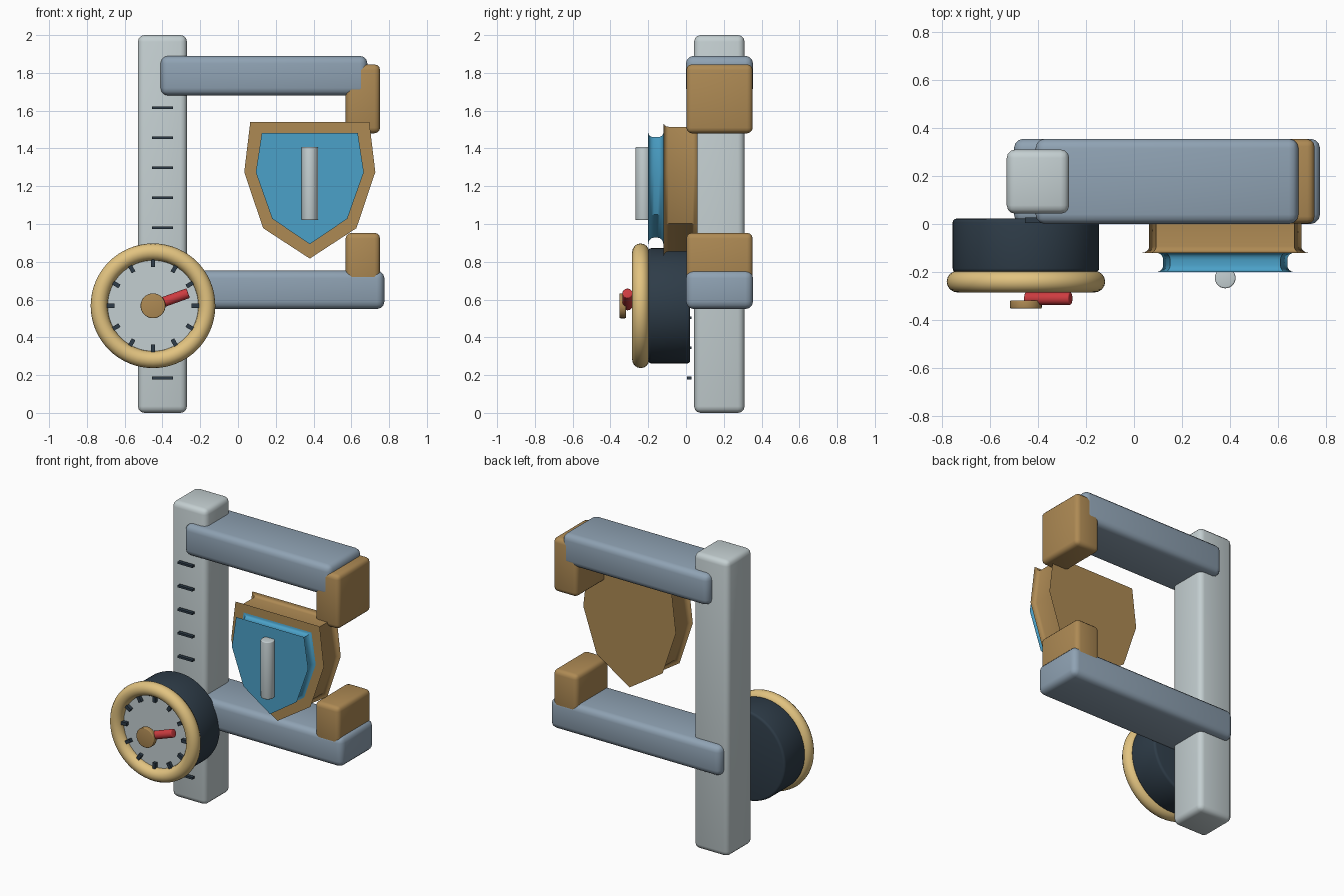
import bpy, bmesh, math
from mathutils import Matrix, Vector

if "Cube" in bpy.data.objects:
    bpy.data.objects.remove(bpy.data.objects["Cube"])


def material(name, rgb):
    m = bpy.data.materials.new(name)
    lin = [(c / 255 / 12.92) if c < 10 else ((c / 255 + 0.055) / 1.055) ** 2.4 for c in rgb]
    m.diffuse_color = (*lin, 1)
    m.use_nodes = True
    m.node_tree.nodes["Principled BSDF"].inputs["Base Color"].default_value = m.diffuse_color
    return m


STEEL = material("pale steel", (196, 207, 209))
SLATE = material("slate blue", (143, 162, 179))
BRASS = material("dark brass", (174, 138, 84))
BLUE = material("enamel blue", (75, 161, 200))
DARK = material("dark rubber", (46, 60, 72))
GOLD = material("pale gold", (226, 195, 128))
RED = material("pointer red", (205, 60, 64))


def finish(name, bm, mat, smooth=True):
    bmesh.ops.recalc_face_normals(bm, faces=bm.faces)
    me = bpy.data.meshes.new(name)
    bm.to_mesh(me)
    bm.free()
    me.materials.append(mat)
    ob = bpy.data.objects.new(name, me)
    bpy.context.collection.objects.link(ob)
    if smooth:
        bpy.ops.object.select_all(action='DESELECT')
        ob.select_set(True)
        bpy.context.view_layer.objects.active = ob
        bpy.ops.object.shade_smooth_by_angle(angle=math.radians(35))
    return ob


def add_box(bm, x, y, z):
    """Box from (min, max) pairs."""
    size = Matrix.Diagonal((x[1] - x[0], y[1] - y[0], z[1] - z[0], 1))
    mid = Matrix.Translation((sum(x) / 2, sum(y) / 2, sum(z) / 2))
    return bmesh.ops.create_cube(bm, size=1, matrix=mid @ size)["verts"]


def box(name, mat, x, y, z, bevel):
    bm = bmesh.new()
    add_box(bm, x, y, z)
    bmesh.ops.bevel(bm, geom=bm.edges[:], offset=bevel, segments=3, profile=0.5, affect='EDGES')
    return finish(name, bm, mat)


def rod(name, mat, a, b, r, bevel=0.0, sides=48):
    """Capped cylinder between two points."""
    a, b = Vector(a), Vector(b)
    d = b - a
    m = Matrix.Translation((a + b) / 2) @ d.to_track_quat('Z', 'Y').to_matrix().to_4x4()
    bm = bmesh.new()
    bmesh.ops.create_cone(bm, cap_ends=True, segments=sides, radius1=r, radius2=r,
                          depth=d.length, matrix=m)
    if bevel:
        rims = {e for f in bm.faces if len(f.verts) > 4 for e in f.edges}
        bmesh.ops.bevel(bm, geom=list(rims), offset=bevel, segments=3, profile=0.5, affect='EDGES')
    return finish(name, bm, mat)


def shield(name, mat, half, y0, y1, flare):
    """Mirrored outline lofted along y, flaring out in a cove at both ends."""
    cx = 0.38
    pts = half + [(-x, z) for x, z in reversed(half) if x > 0]
    zc = 1.25
    cove = [(flare * (1 - math.cos(t * math.pi / 8)), flare * math.sin(t * math.pi / 8)) for t in range(5)]
    # (inset, y) stations: flared front edge, waist, flared back edge
    prof = [(flare * math.sin(t * math.pi / 8), y0 + d) for t, (d, s) in enumerate(cove)]
    prof += [(i, y1 - (y - y0)) for i, y in reversed(prof)]
    bm = bmesh.new()
    rings = []
    for inset, y in prof:
        k = 1 - inset / 0.31
        rings.append([bm.verts.new((cx + x * k, y, zc + (z - zc) * k)) for x, z in pts])
    n = len(pts)
    for r, s in zip(rings, rings[1:]):
        for i in range(n):
            bm.faces.new((r[i], r[(i + 1) % n], s[(i + 1) % n], s[i]))
    bm.faces.new(rings[0])
    bm.faces.new(rings[-1])
    return finish(name, bm, mat)


# Frame: post, two arms and their end pads
box("post", STEEL, (-0.53, -0.27), (0.043, 0.31), (0, 2), 0.035)
box("upper_arm", SLATE, (-0.41, 0.685), (0, 0.355), (1.68, 1.89), 0.04)
box("lower_arm", SLATE, (-0.50, 0.775), (0, 0.355), (0.55, 0.753), 0.04)
box("upper_pad", BRASS, (0.57, 0.752), (0.002, 0.353), (1.48, 1.845), 0.03)
box("lower_pad", BRASS, (0.57, 0.752), (0.002, 0.353), (0.67, 0.953), 0.03)

# Scale marks along the post
bm = bmesh.new()
for i in range(10):
    z = 0.185 + i * 0.159
    add_box(bm, (-0.455, -0.345), (0.004, 0.028), (z - 0.007, z + 0.007))
finish("post_marks", bm, DARK, False)

# Shield: backing, enamel front, upright pin
shield("shield_back", BRASS, [(0, 0.817), (0.247, 0.978), (0.347, 1.275), (0.315, 1.54)],
       -0.12, 0.06, 0.027)
shield("shield_front", BLUE, [(0, 0.893), (0.199, 1.028), (0.286, 1.274), (0.254, 1.482)],
       -0.20, -0.12, 0.03)
rod("shield_pin", STEEL, (0.38, -0.225, 1.02), (0.38, -0.225, 1.408), 0.043, 0.006, 32)

# Dial: drum, face, rim, hub and pointer
DX, DZ = -0.45, 0.567
rod("dial_drum", DARK, (DX, -0.20, DZ), (DX, 0.022, DZ), 0.305, 0.015, 64)
rod("dial_face", STEEL, (DX, -0.235, DZ), (DX, -0.19, DZ), 0.26, 0, 64)
rod("dial_hub", BRASS, (DX, -0.352, DZ), (DX, -0.318, DZ), 0.066, 0.005, 32)
rod("pointer", RED, (DX, -0.31, DZ), (-0.264, -0.31, 0.634), 0.027, 0.005, 24)

bm = bmesh.new()
major, minor, nu, nv = 0.285, 0.045, 64, 16
grid = []
for i in range(nu):
    u = 2 * math.pi * i / nu
    ring = []
    for j in range(nv):
        v = 2 * math.pi * j / nv
        r = major + minor * math.cos(v)
        ring.append(bm.verts.new((DX + r * math.cos(u), -0.24 + minor * math.sin(v), DZ + r * math.sin(u))))
    grid.append(ring)
for i in range(nu):
    for j in range(nv):
        a, b = grid[i], grid[(i + 1) % nu]
        k = (j + 1) % nv
        bm.faces.new((a[j], b[j], b[k], a[k]))
finish("dial_rim", bm, GOLD)

# Hour-style marks around the dial
bm = bmesh.new()
for i in range(12):
    vs = add_box(bm, (0.205, 0.245), (-0.258, -0.23), (-0.011, 0.011))
    m = Matrix.Translation((DX, 0, DZ)) @ Matrix.Rotation(i * math.pi / 6, 4, 'Y')
    bmesh.ops.transform(bm, matrix=m, verts=vs)
finish("dial_marks", bm, DARK, False)
